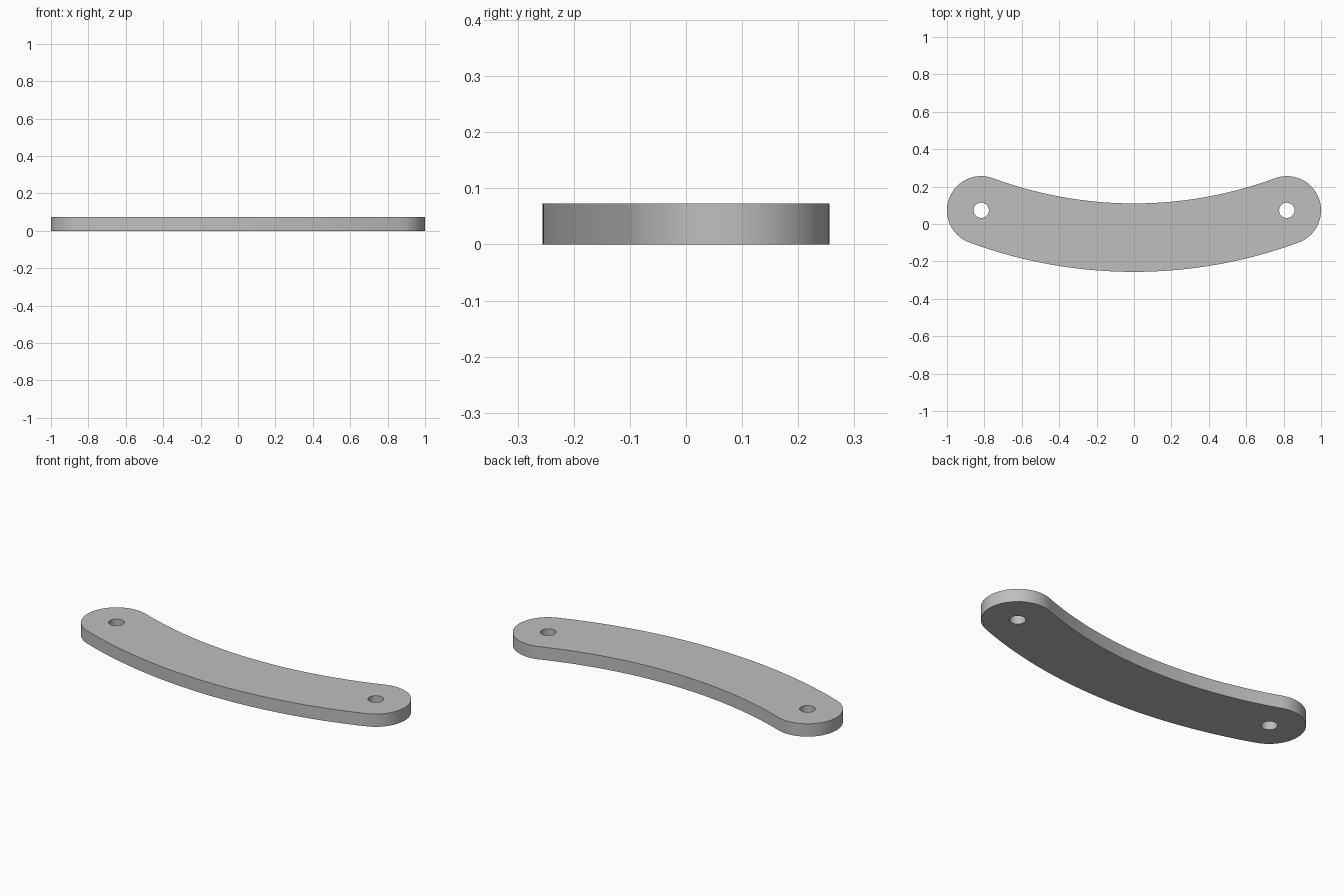
import bpy
import bmesh
from math import sin, cos, pi, asin

if "Cube" in bpy.data.objects:
    bpy.data.objects.remove(bpy.data.objects["Cube"], do_unlink=True)

# Dimensions of the curved link
HALF_WIDTH = 0.183
HOLE_RADIUS = 0.041
THICKNESS = 0.073
END_X, END_Y = 1 - HALF_WIDTH, 0.073
SAG = 2 * END_Y
RADIUS = (END_X ** 2 + SAG ** 2) / (2 * SAG)
CENTRE_Y = RADIUS - END_Y
SWEEP = asin(END_X / RADIUS)


def arc(cx, cy, radius, start, end, steps):
    """Points on an arc, leaving out the last one."""
    angles = [start + (end - start) * i / steps for i in range(steps)]
    return [(cx + radius * cos(a), cy + radius * sin(a)) for a in angles]


def add_loop(curve, points):
    spline = curve.splines.new("POLY")
    spline.points.add(len(points) - 1)
    for point, (x, y) in zip(spline.points, points):
        point.co = (x, y, 0, 1)
    spline.use_cyclic_u = True


# Outline: outer arc, right end, inner arc, left end
left, right = -pi / 2 - SWEEP, -pi / 2 + SWEEP
outline = (
    arc(0, CENTRE_Y, RADIUS + HALF_WIDTH, left, right, 48)
    + arc(END_X, END_Y, HALF_WIDTH, right, right + pi, 40)
    + arc(0, CENTRE_Y, RADIUS - HALF_WIDTH, right, left, 48)
    + arc(-END_X, END_Y, HALF_WIDTH, left - pi, left, 40)
)

# Filled plate with two round holes
curve = bpy.data.curves.new("curved_link", "CURVE")
curve.dimensions = "2D"
curve.fill_mode = "BOTH"
curve.extrude = THICKNESS / 2
add_loop(curve, outline)
for side in (-1, 1):
    add_loop(curve, arc(side * END_X, END_Y, HOLE_RADIUS, 0, 2 * pi, 40))

link = bpy.data.objects.new("curved_link", curve)
bpy.context.collection.objects.link(link)
bpy.ops.object.select_all(action="DESELECT")
link.select_set(True)
bpy.context.view_layer.objects.active = link
bpy.ops.object.convert(target="MESH")
link = bpy.context.object

# Weld caps to walls and stand the plate on the ground
bm = bmesh.new()
bm.from_mesh(link.data)
bmesh.ops.remove_doubles(bm, verts=bm.verts, dist=0.0001)
bmesh.ops.translate(bm, verts=bm.verts, vec=(0, 0, THICKNESS / 2))
bmesh.ops.recalc_face_normals(bm, faces=bm.faces)
bm.to_mesh(link.data)
bm.free()
bpy.ops.object.shade_smooth_by_angle(angle=pi / 6)

# Plain grey metal
grey = bpy.data.materials.new("light_grey")
grey.use_nodes = True
colour = (0.52, 0.52, 0.52, 1)
grey.diffuse_color = colour
grey.node_tree.nodes["Principled BSDF"].inputs["Base Color"].default_value = colour
link.data.materials.clear()
link.data.materials.append(grey)
